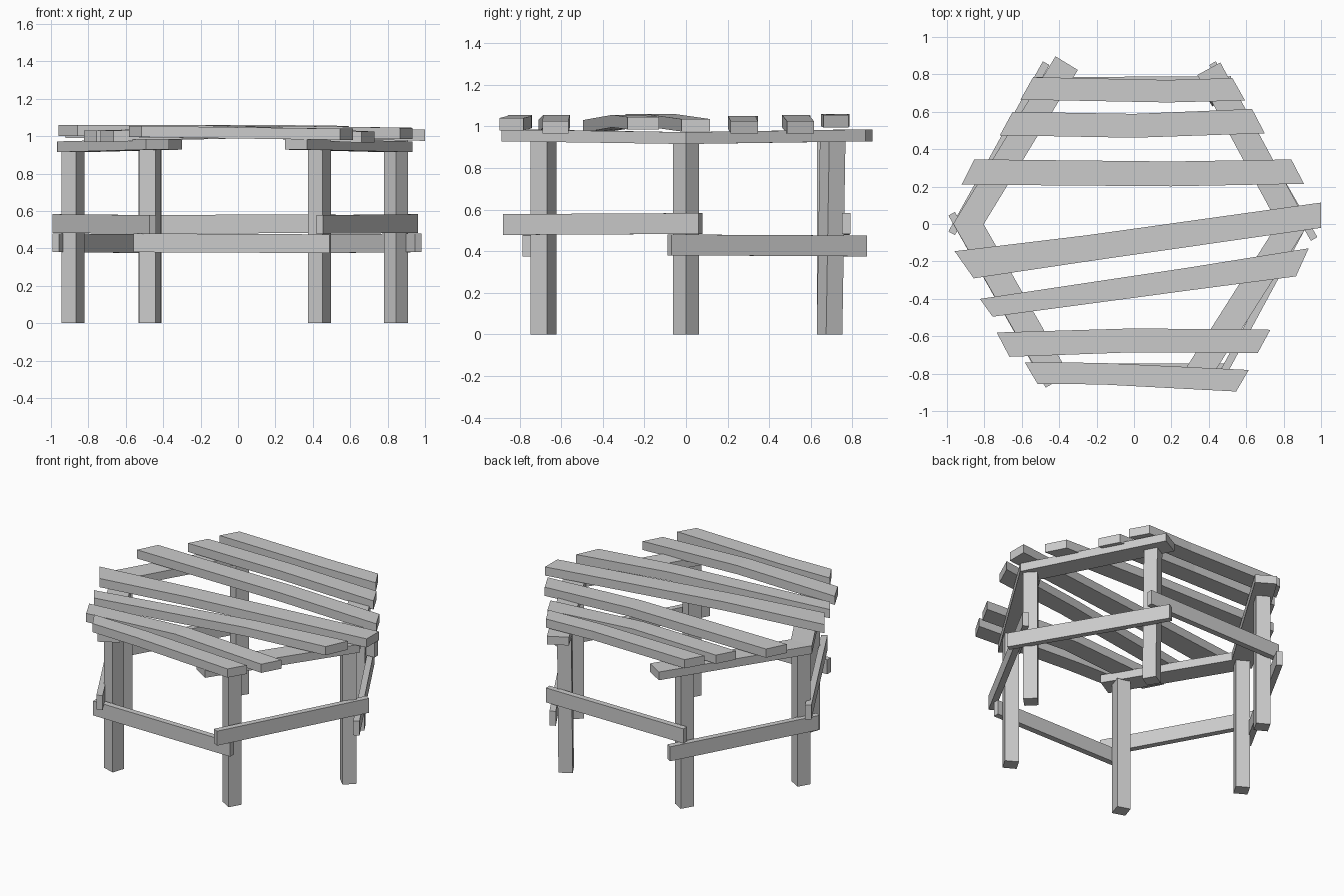
import bpy, bmesh
from math import radians
from mathutils import Vector, Matrix

cube = bpy.data.objects.get("Cube")
if cube:
    bpy.data.objects.remove(cube, do_unlink=True)

# One bare wood-grey material
grey = bpy.data.materials.new("plain_grey")
grey.use_nodes = True
colour = (0.6, 0.6, 0.6, 1)
grey.diffuse_color = colour
grey.node_tree.nodes["Principled BSDF"].inputs["Base Color"].default_value = colour


def finish(name, bm):
    """Turn a bmesh into a flat-shaded grey object."""
    bmesh.ops.recalc_face_normals(bm, faces=bm.faces[:])
    mesh = bpy.data.meshes.new(name)
    bm.to_mesh(mesh)
    bm.free()
    mesh.materials.append(grey)
    obj = bpy.data.objects.new(name, mesh)
    bpy.context.scene.collection.objects.link(obj)
    return obj


def board(name, stations, thickness):
    """Loft a rectangular section through (edge_a, edge_b, top_z) stations."""
    bm = bmesh.new()
    rings = []
    for a, b, top in stations:
        low = top - thickness
        corners = [(*a, top), (*b, top), (*b, low), (*a, low)]
        rings.append([bm.verts.new(c) for c in corners])
    for r, s in zip(rings, rings[1:]):
        for i in range(4):
            j = (i + 1) % 4
            bm.faces.new((r[i], r[j], s[j], s[i]))
    bm.faces.new(rings[0])
    bm.faces.new(rings[-1])
    return finish(name, bm)


def rail(name, start, end, width, top_start, top_end, thickness, mitre=False):
    """Straight rail along a centreline; a mitred start is cut along x."""
    p, q = Vector(start), Vector(end)
    d = (q - p).normalized()
    side = Vector((-d.y, d.x)) * width / 2
    first = Vector((width / 2 / -d.y, 0)) if mitre else side
    return board(name, [(p + first, p - first, top_start),
                        (q + side, q - side, top_end)], thickness)


def leg(name, x, y, turn, lean_y=0.0):
    """Square post, turned about z, with a slight lean at the top."""
    height, size = 0.93, 0.09
    bm = bmesh.new()
    bmesh.ops.create_cube(bm, size=1)
    bmesh.ops.scale(bm, vec=(size, size, height), verts=bm.verts)
    bmesh.ops.rotate(bm, matrix=Matrix.Rotation(radians(turn), 3, 'Z'), verts=bm.verts)
    bmesh.ops.translate(bm, vec=(x, y, height / 2), verts=bm.verts)
    for v in bm.verts:
        if v.co.z > size:
            v.co.y += lean_y
    return finish(name, bm)


# Six legs on the corners of a hexagon
leg("front_right_leg", -0.47, -0.685, -18)
leg("front_left_leg", 0.435, -0.685, -30)
leg("left_leg", 0.845, 0, 45)
leg("right_leg", -0.882, 0, -30)
leg("back_left_leg", 0.435, 0.69, 30, 0.015)
leg("back_right_leg", -0.47, 0.69, -30)

# Flat rails carrying the top, meeting in mitres at the side legs
for name, start, end in (
        ("front_right_top_rail", (-0.885, 0), (-0.43, -0.80)),
        ("back_right_top_rail", (-0.885, 0), (-0.36, 0.86)),
        ("front_left_top_rail", (0.85, 0), (0.31, -0.85)),
        ("back_left_top_rail", (0.85, 0), (0.40, 0.83))):
    rail(name, start, end, 0.14, 0.972, 0.985, 0.057, mitre=True)

# Upright stretchers on the outside of the legs, at alternating heights
LOW, HIGH = 0.48, 0.583
for name, start, end, top in (
        ("front_stretcher", (-0.56, -0.765), (0.49, -0.765), LOW),
        ("front_left_stretcher", (0.945, 0.07), (0.437, -0.87), HIGH),
        ("back_left_stretcher", (0.963, -0.08), (0.42, 0.86), LOW),
        ("back_stretcher", (0.52, 0.77), (-0.53, 0.765), HIGH),
        ("back_right_stretcher", (-0.975, -0.05), (-0.47, 0.86), LOW),
        ("front_right_stretcher", (-0.975, 0.055), (-0.455, -0.865), HIGH)):
    rail(name, start, end, 0.04, top, top - 0.005, 0.1)

# Top planks, front to back: right, bend and left points, then end widths
planks = [
    ((-.55, -.797, 1.055), (-.18, -.80, 1.05), (.58, -.838, 1.04), .115, .115),
    ((-.70, -.645, 1.03), (0, -.622, 1.055), (.695, -.628, 1.025), .13, .125),
    ((-.79, -.448, 1.03), (.3, -.293, 1.055), (.90, -.205, 1.045), .095, .15),
    ((-.908, -.218, 1.06), (-.25, -.13, 1.06), (1, .047, 1.035), .145, .135),
    ((-.888, .278, 1.05), (.2, .268, 1.05), (.875, .28, 1.025), .135, .13),
    ((-.683, .537, 1.05), (0, .525, 1.055), (.665, .55, 1.025), .125, .13),
    ((-.573, .725, 1.06), (.18, .71, 1.06), (.56, .72, 1.055), .12, .12),
]
for n, (right, bend, left, w_right, w_left) in enumerate(planks):
    slant = 0.034 if right[1] > 0 else -0.034
    square_end = left[1] * right[1] < 0      # the crossing plank is cut square
    cuts = ((right, slant * (1.5 if square_end else 1), w_right),
            (bend, 0, (w_right + w_left) / 2),
            (left, 0 if square_end else -slant, w_left))
    board(f"top_plank_{n + 1}",
          [((x + s, y + w / 2), (x - s, y - w / 2), z) for (x, y, z), s, w in cuts],
          0.06)
